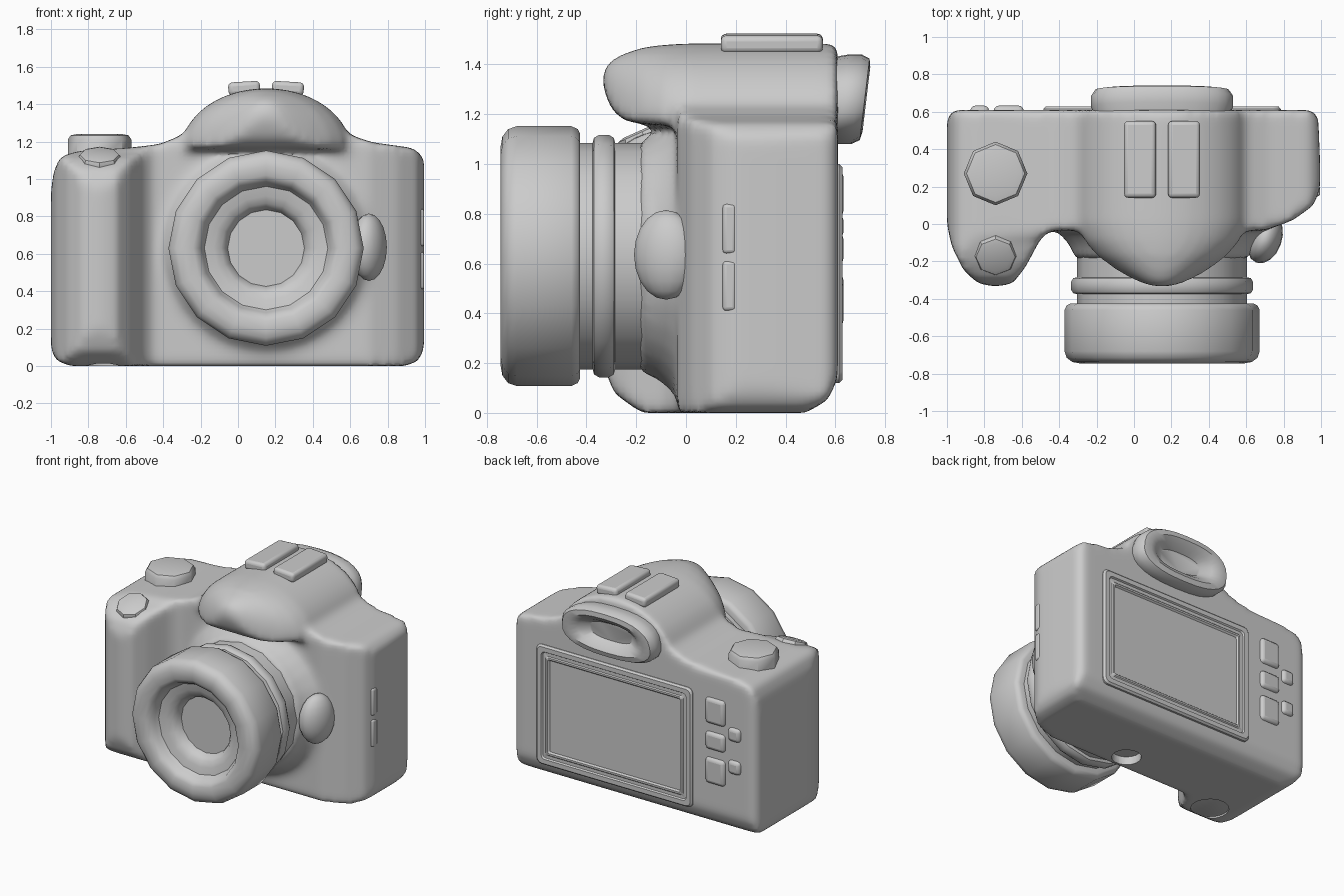
import bpy, bmesh, math
from math import sin, cos, pi
from mathutils import Matrix

if "Cube" in bpy.data.objects:
    bpy.data.objects.remove(bpy.data.objects["Cube"])

CX, LZ = 0.15, 0.63          # lens axis


def loft(name, rings):
    """Skin a list of equal-length point rings and cap both ends."""
    bm = bmesh.new()
    vs = [[bm.verts.new(p) for p in r] for r in rings]
    n = len(vs[0])
    for a, b in zip(vs, vs[1:]):
        for i in range(n):
            bm.faces.new((a[i], a[(i + 1) % n], b[(i + 1) % n], b[i]))
    bm.faces.new(vs[0])
    bm.faces.new(vs[-1])
    bmesh.ops.recalc_face_normals(bm, faces=bm.faces)
    me = bpy.data.meshes.new(name)
    bm.to_mesh(me)
    bm.free()
    ob = bpy.data.objects.new(name, me)
    bpy.context.collection.objects.link(ob)
    return ob


def lathe(name, prof, sides=16):
    """Spin (radius, y) pairs around the lens axis."""
    return loft(name, [[(CX + r * sin(2 * pi * i / sides), y, LZ + r * cos(2 * pi * i / sides))
                        for i in range(sides)] for r, y in prof])


def disc(name, loc, prof, sides=8, tilt=0.0):
    """Upright round part from (radius, z) pairs, tilted about x."""
    ob = loft(name, [[(r * cos(2 * pi * (i + .5) / sides + pi / 8), r * sin(2 * pi * (i + .5) / sides + pi / 8), z)
                      for i in range(sides)] for r, z in prof])
    ob.location = loc
    ob.rotation_euler.x = tilt
    return ob


def apply_mod(ob, kind, **props):
    m = ob.modifiers.new(kind.lower(), kind)
    for k, v in props.items():
        setattr(m, k, v)
    bpy.context.view_layer.objects.active = ob
    bpy.ops.object.modifier_apply(modifier=m.name)


def combine(ob, tool, op):
    tool.hide_render = True
    bpy.context.view_layer.update()
    apply_mod(ob, 'BOOLEAN', operation=op, object=tool, solver='EXACT')
    bpy.data.objects.remove(tool)


def box(name, loc, size, bevel, rot=(0, 0, 0)):
    bm = bmesh.new()
    bmesh.ops.create_cube(bm, size=1, matrix=Matrix.Diagonal((*size, 1)))
    me = bpy.data.meshes.new(name)
    bm.to_mesh(me)
    bm.free()
    ob = bpy.data.objects.new(name, me)
    bpy.context.collection.objects.link(ob)
    ob.location, ob.rotation_euler = loc, rot
    m = ob.modifiers.new('bevel', 'BEVEL')
    m.width, m.segments = bevel, 3
    return ob


# Body: plan, front and side outlines intersected
plan = [(-1, .57), (-1.0, 0), (-.975, -.12), (-.91, -.25), (-.83, -.32), (-.74, -.335), (-.65, -.32),
        (-.58, -.23), (-.50, -.08), (-.45, -.035), (.70, -.035), (.85, .02), (.96, .1), (1.0, .2),
        (.985, .57), (.95, .61), (-.96, .61)]
front = [(-1.005, .1), (-.975, .03), (-.9, 0), (.9, 0), (.97, .03), (.995, .1), (.995, 1.11), (.94, 1.165),
         (.72, 1.195), (.6, 1.235), (.5, 1.31), (-.2, 1.31), (-.3, 1.235), (-.42, 1.185), (-.6, 1.165),
         (-.85, 1.15), (-.95, 1.12), (-.985, 1.04), (-1.005, .9)]
side = [(-.335, .2), (-.29, .08), (-.18, 0), (.48, 0), (.57, .05), (.615, .15), (.615, 1.5), (-.06, 1.5),
        (-.06, 1.155), (-.2, 1.11), (-.29, 1.05), (-.335, .95)]
body = loft('camera_body', [[(x, y, z) for x, y in plan] for z in (-.1, 1.6)])
combine(body, loft('front_outline', [[(x, y, z) for x, z in front] for y in (-1, 1)]), 'INTERSECT')
combine(body, loft('side_outline', [[(x, y, z) for y, z in side] for x in (-2, 2)]), 'INTERSECT')

# Viewfinder hump: domed sections running to a rounded nose
hump = [(.61, .455, 1.485, 1.15), (0, .455, 1.485, 1.15), (-.09, .42, 1.48, 1.155), (-.17, .35, 1.47, 1.16),
        (-.25, .24, 1.445, 1.175), (-.30, .15, 1.42, 1.22), (-.335, .06, 1.38, 1.31)]
combine(body, loft('hump', [[(CX + w * cos(pi * i / 20), y, b + (t - b) * sin(pi * i / 20))
                             for i in range(21)] for y, w, t, b in hump]), 'UNION')
# Flared lens mount
combine(body, lathe('mount', [(.60, .1), (.60, -.01), (.54, -.06), (.49, -.12), (.465, -.19)], 32), 'UNION')
# Melt the parts together into one soft shell
apply_mod(body, 'REMESH', mode='VOXEL', voxel_size=.024)
apply_mod(body, 'SMOOTH', factor=.5, iterations=9)
# Tripod socket and battery hatch underneath
combine(body, disc('tripod_cut', (CX, .1, 0), [(.1, -.1), (.1, .06)], 16), 'DIFFERENCE')
combine(body, disc('hatch_cut', (-.72, -.07, 0), [(.13, -.1), (.13, .012)], 16), 'DIFFERENCE')

# Lens barrel with focus ring and hood
lathe('lens_barrel', [(.455, -.1), (.455, -.285), (.475, -.29), (.487, -.31), (.487, -.35), (.475, -.37),
                      (.455, -.375), (.455, -.5)])
lathe('lens_front_ring', [(.44, -.425), (.49, -.425), (.51, -.435), (.522, -.46), (.522, -.68), (.51, -.715),
                          (.48, -.738), (.44, -.745), (.39, -.742), (.36, -.725), (.345, -.69), (.33, -.665),
                          (.28, -.655), (.24, -.64), (.215, -.61), (.205, -.58)])

# Lens release bulge
bm = bmesh.new()
bmesh.ops.create_uvsphere(bm, u_segments=16, v_segments=10, radius=1,
                          matrix=Matrix.Translation((.70, -.08, .635)) @ Matrix.Rotation(-.35, 4, 'Z')
                          @ Matrix.Diagonal((.09, .135, .18, 1)))
me = bpy.data.meshes.new('lens_release')
bm.to_mesh(me)
bm.free()
bpy.context.collection.objects.link(bpy.data.objects.new('lens_release', me))

# Eyecup: rounded rings tilted back at the top
cup = [(.94, .94, .57), (1, 1, .63), (1, 1, .685), (.94, .91, .718), (.80, .72, .725), (.64, .53, .70),
       (.46, .36, .655)]


def cup_point(a, w, h, y):
    c, s = cos(a), sin(a)
    x = .38 * w * math.copysign(abs(c) ** .8, c)
    z = .18 * h * math.copysign(abs(s) ** .8, s)
    return (CX + x * (1 - .3 * z), y + .12 * z, 1.26 + z)


loft('eyecup', [[cup_point(2 * pi * i / 28, *r) for i in range(28)] for r in cup])

# Rear display: rounded frame stepping down to a flat screen
steps = [(0, .57), (0, .615), (.012, .628), (.045, .628), (.052, .617), (.075, .617), (.082, .624),
         (.095, .624), (.105, .612)]


def rounded(w, h, r, y):
    pts = []
    for k, (sx, sz) in enumerate([(1, 1), (-1, 1), (-1, -1), (1, -1)]):
        for j in range(4):
            a = (k + j / 3) * pi / 2
            pts.append((CX + sx * (w - r) + r * cos(a), y, .56 + sz * (h - r) + r * sin(a)))
    return pts


loft('rear_display', [rounded(.635 - d, .44 - d, max(.04 - d * .3, .01), y) for d, y in steps])

# Rear buttons
for i, (x, z, w, h) in enumerate([(-.67, .88, .16, .19), (-.67, .66, .16, .13), (-.67, .44, .16, .19),
                                  (-.825, .75, .1, .1), (-.825, .51, .1, .1)]):
    box(f'rear_button_{i}', (x, .605, z), (w, .055, h), .026)

# Accessory rails on top, leaning with the hump
for s in (-1, 1):
    box(f'top_rail_{s}', (CX + s * .117, .345, 1.485), (.17, .41, .07), .022, (0, s * .06, 0))

# Side port covers
for i, z in enumerate((.51, .74)):
    box(f'port_cover_{i}', (.975, .175, z), (.04, .055, .2), .015)

# Mode dial and shutter button
disc('mode_dial', (-.74, .27, 1.1), [(.17, 0), (.17, .11), (.155, .133), (.12, .14)])
disc('shutter_button', (-.74, -.15, 1.07), [(.115, 0), (.115, .045), (.105, .065), (.08, .073)], tilt=.42)

bpy.ops.object.select_all(action='SELECT')
bpy.context.view_layer.objects.active = body
bpy.ops.object.shade_smooth_by_angle(angle=math.radians(40))
